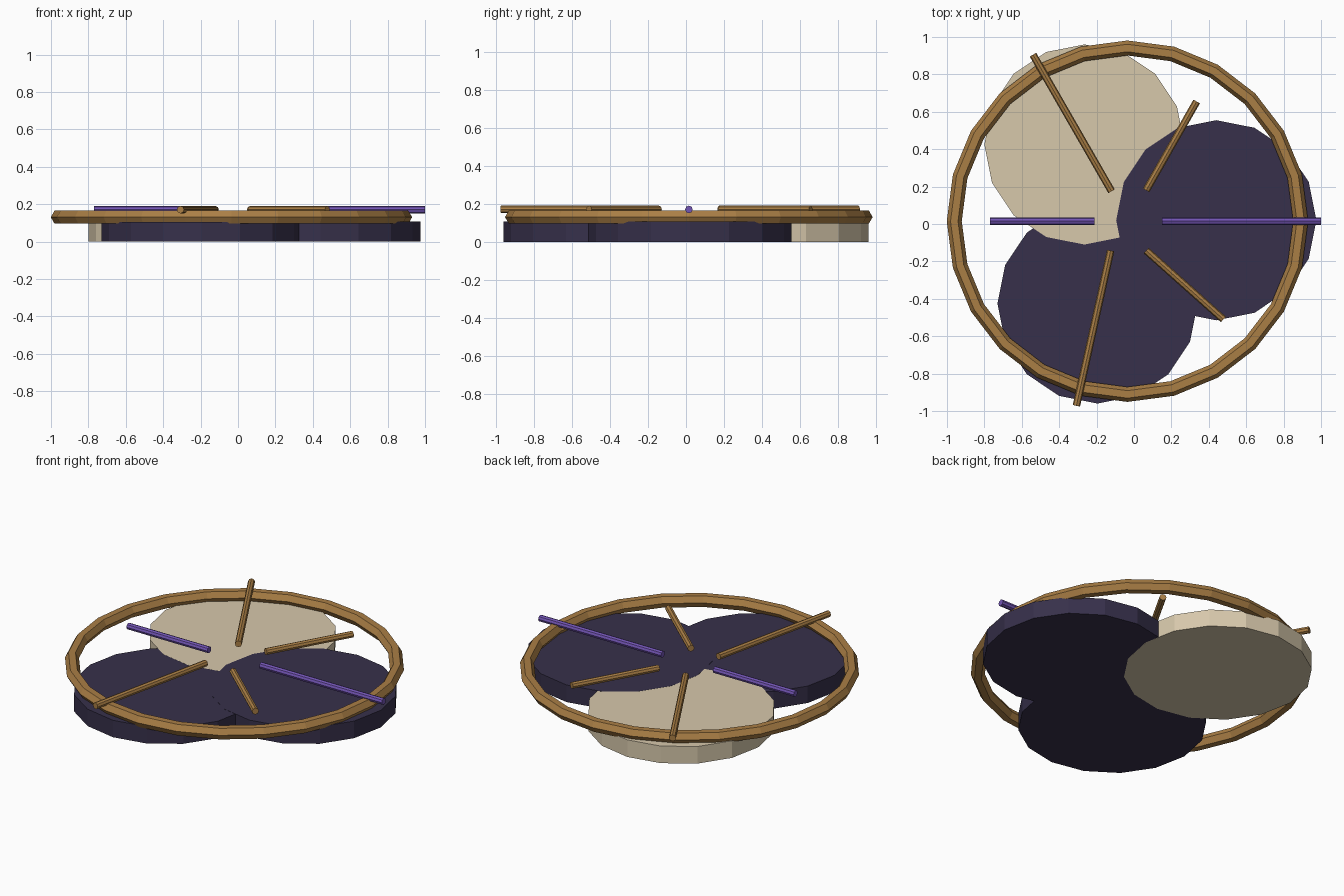
import bpy
from math import cos, sin, tau
from mathutils import Vector

if "Cube" in bpy.data.objects:
    bpy.data.objects.remove(bpy.data.objects["Cube"])


def material(name, rgb):
    m = bpy.data.materials.new(name)
    m.diffuse_color = (*rgb, 1)
    m.use_nodes = True
    m.node_tree.nodes["Principled BSDF"].inputs["Base Color"].default_value = m.diffuse_color
    return m


DARK = material("dark_indigo", (0.038, 0.030, 0.070))
CREAM = material("cream", (0.68, 0.58, 0.41))
BRONZE = material("bronze", (0.40, 0.21, 0.06))
VIOLET = material("violet", (0.17, 0.09, 0.46))


def cylinder(name, a, b, radius, sides, mat):
    """Straight flat-shaded cylinder from point a to point b."""
    a, b = Vector(a), Vector(b)
    bpy.ops.mesh.primitive_cylinder_add(vertices=sides, radius=radius,
                                        depth=(b - a).length, location=(a + b) / 2)
    ob = bpy.context.object
    ob.rotation_euler = (b - a).to_track_quat('Z', 'Y').to_euler()
    ob.name = name
    ob.data.materials.append(mat)
    return ob


# Three overlapping lobes; hair-thin height offsets keep their faces apart
for name, x, y, z0, z1, mat in (
        ("right_lobe", 0.44, 0.02, 0.0005, 0.1075, DARK),
        ("back_lobe", -0.265, 0.425, 0.0, 0.107, CREAM),
        ("front_lobe", -0.195, -0.425, 0.0005, 0.1065, DARK)):
    cylinder(name, (x, y, z0), (x, y, z1), 0.535, 16, mat)

# Hexagonal-section rim
bpy.ops.mesh.primitive_torus_add(major_segments=24, minor_segments=6,
                                 major_radius=0.926, minor_radius=0.04,
                                 location=(-0.035, 0.015, 0.131))
rim = bpy.context.object
rim.name = "rim"
rim.data.materials.append(BRONZE)

# Radiating rods, inner end to outer end
ROD_Z = 0.171
for name, inner, outer, mat in (
        ("right_rod", (0.15, 0.015), (1.0, 0.015), VIOLET),
        ("left_rod", (-0.21, 0.015), (-0.77, 0.015), VIOLET),
        ("back_left_rod", (-0.12, 0.175), (-0.54, 0.905), BRONZE),
        ("back_right_rod", (0.065, 0.18), (0.335, 0.655), BRONZE),
        ("front_left_rod", (-0.125, -0.142), (-0.308, -0.972), BRONZE),
        ("front_right_rod", (0.065, -0.142), (0.478, -0.51), BRONZE)):
    cylinder(name, (*inner, ROD_Z), (*outer, ROD_Z), 0.02, 8, mat)
